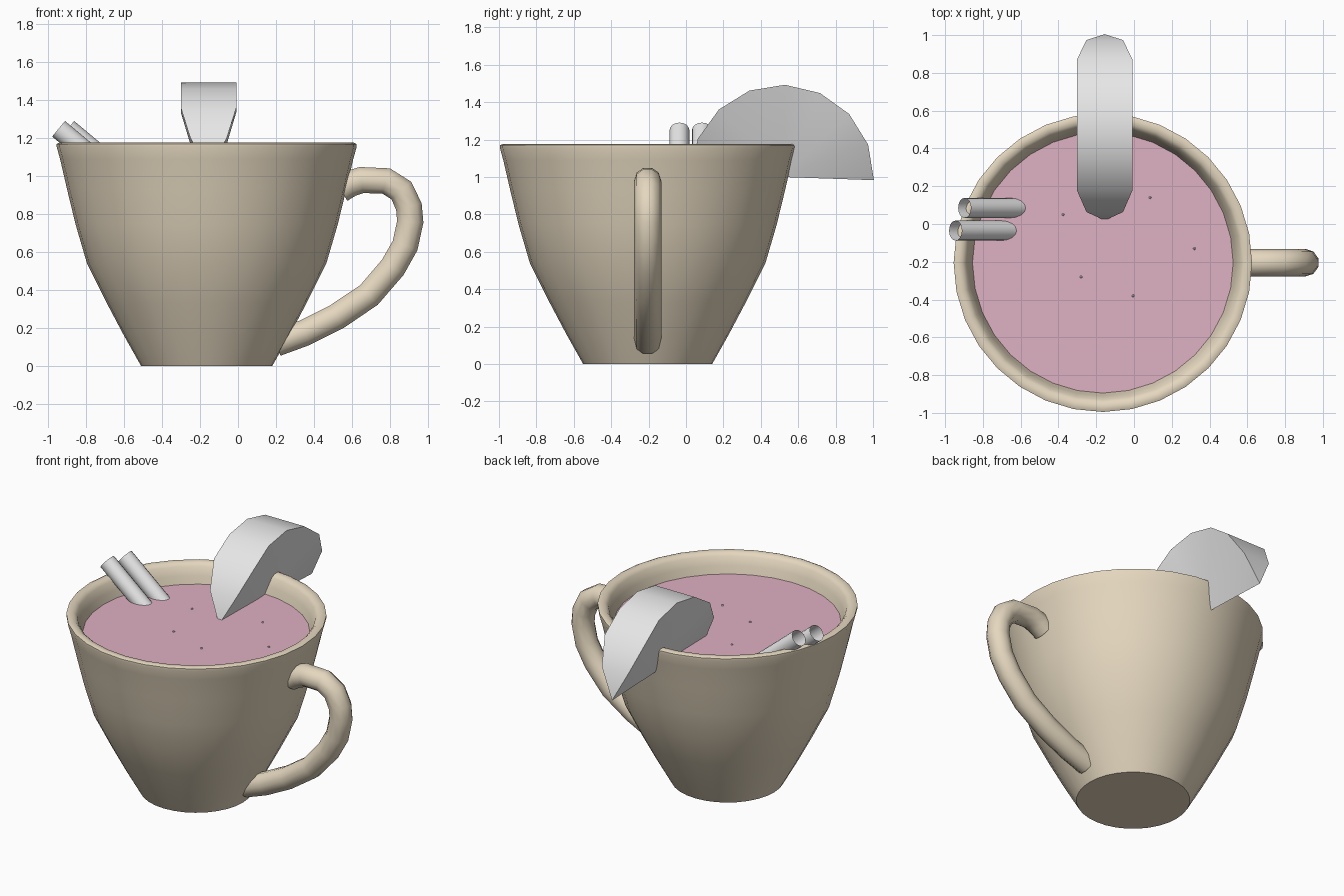
import bpy, bmesh, math
from mathutils import Vector, Matrix

if "Cube" in bpy.data.objects:
    bpy.data.objects.remove(bpy.data.objects["Cube"])

CX, CY = -0.165, -0.205      # cup axis
LIQUID_Z = 1.05


def material(name, rgb):
    m = bpy.data.materials.new(name)
    m.diffuse_color = (*rgb, 1)
    m.use_nodes = True
    m.node_tree.nodes["Principled BSDF"].inputs["Base Color"].default_value = m.diffuse_color
    return m


TAN = material("tan_ceramic", (0.78, 0.68, 0.52))
PINK = material("pink_drink", (0.74, 0.44, 0.54))
GREY = material("pale_grey", (0.8, 0.8, 0.8))


def add_object(name, bm, mat, angle=40, fix_normals=True):
    if fix_normals:
        bmesh.ops.recalc_face_normals(bm, faces=bm.faces)
    me = bpy.data.meshes.new(name)
    bm.to_mesh(me)
    bm.free()
    me.materials.append(mat)
    ob = bpy.data.objects.new(name, me)
    bpy.context.collection.objects.link(ob)
    smooth(ob, angle)
    return ob


def smooth(ob, angle):
    bpy.ops.object.select_all(action='DESELECT')
    ob.select_set(True)
    bpy.context.view_layer.objects.active = ob
    bpy.ops.object.shade_smooth_by_angle(angle=math.radians(angle))


# cup: one turned profile, outside, rounded rim and inside
profile = [(0, 0), (0.345, 0), (0.435, 0.16), (0.525, 0.33), (0.63, 0.54), (0.69, 0.745),
           (0.735, 0.93), (0.772, 1.09), (0.79, 1.155), (0.79, 1.17), (0.775, 1.177),
           (0.745, 1.174), (0.725, 1.155), (0.705, 1.1), (0.675, 1.0), (0.62, 0.745),
           (0.56, 0.54), (0.455, 0.33), (0.34, 0.12), (0, 0.08)]
bm = bmesh.new()
verts = [bm.verts.new((r, 0, z)) for r, z in profile]
edges = [bm.edges.new(pair) for pair in zip(verts, verts[1:])]
bmesh.ops.spin(bm, geom=verts + edges, cent=(0, 0, 0), axis=(0, 0, 1),
               angle=math.tau, steps=32, use_duplicate=False)
bmesh.ops.remove_doubles(bm, verts=bm.verts, dist=0.0005)
bmesh.ops.translate(bm, verts=bm.verts, vec=(CX, CY, 0))
add_object("cup", bm, TAN)

# drink surface
bm = bmesh.new()
bmesh.ops.create_circle(bm, cap_ends=True, segments=32, radius=0.69,
                        matrix=Matrix.Translation((CX, CY, LIQUID_Z)))
add_object("drink", bm, PINK, fix_normals=False)

# tiny specks breaking the drink surface
bm = bmesh.new()
for x, y in [(-0.375, 0.05), (0.085, 0.14), (0.32, -0.13), (-0.28, -0.28), (-0.005, -0.38)]:
    bmesh.ops.create_icosphere(bm, subdivisions=1, radius=0.008,
                               matrix=Matrix.Translation((x, y, LIQUID_Z)))
add_object("specks", bm, GREY)

# handle: swept round tube
path = [(0.54, 0.93), (0.59, 0.96), (0.65, 0.98), (0.78, 0.975), (0.86, 0.925), (0.9, 0.84),
        (0.907, 0.76), (0.88, 0.635), (0.815, 0.52), (0.69, 0.375), (0.52, 0.26),
        (0.35, 0.175), (0.2, 0.12)]
cu = bpy.data.curves.new("handle_path", 'CURVE')
cu.dimensions = '3D'
cu.bevel_depth = 0.073
cu.bevel_resolution = 3
cu.use_fill_caps = True
sp = cu.splines.new('POLY')
sp.points.add(len(path) - 1)
for p, (x, z) in zip(sp.points, path):
    p.co = (x, CY, z, 1)
handle = bpy.data.objects.new("handle", cu)
bpy.context.collection.objects.link(handle)
bpy.ops.object.select_all(action='DESELECT')
handle.select_set(True)
bpy.context.view_layer.objects.active = handle
bpy.ops.object.convert(target='MESH')
handle = bpy.context.view_layer.objects.active
handle.data.materials.clear()
handle.data.materials.append(TAN)
smooth(handle, 45)

# two open straws leaning on the rim
direction = Vector((0.77, 0, -0.64)).normalized()
turn = direction.to_track_quat('Z', 'Y').to_matrix().to_4x4()
for i, (x, y) in enumerate([(-0.945, -0.035), (-0.897, 0.085)]):
    length = 0.9
    mid = Vector((x, y, 1.25)) + direction * length / 2
    bm = bmesh.new()
    bmesh.ops.create_cone(bm, cap_ends=False, segments=16, radius1=0.053, radius2=0.053,
                          depth=length, matrix=Matrix.Translation(mid) @ turn)
    add_object(f"straw_{i + 1}", bm, GREY)

# fruit wedge: half disc, wide at the peel and a knife edge below
WX, WY, WZ, R = -0.155, 0.512, 1.0, 0.493
half_widths = [0, 0.097, 0.146, 0.146, 0.146, 0.146, 0.146, 0.097, 0]
bm = bmesh.new()
core = bm.verts.new((WX, WY, WZ))
pairs = []
for i, w in enumerate(half_widths):
    a = math.radians(22.5 * i - 2)
    y, z = WY + R * math.cos(a), WZ + R * math.sin(a)
    if w == 0:
        v = bm.verts.new((WX, y, z))
        pairs.append((v, v))
    else:
        pairs.append(tuple(bm.verts.new((WX + s * w, y, z)) for s in (-1, 1)))
for (a, b), (c, d) in zip(pairs, pairs[1:]):
    ring = list(dict.fromkeys([a, b, d, c]))
    bm.faces.new(ring)             # peel
    bm.faces.new((core, a, c))     # cut sides
    bm.faces.new((core, b, d))
add_object("fruit_wedge", bm, GREY, 35)
